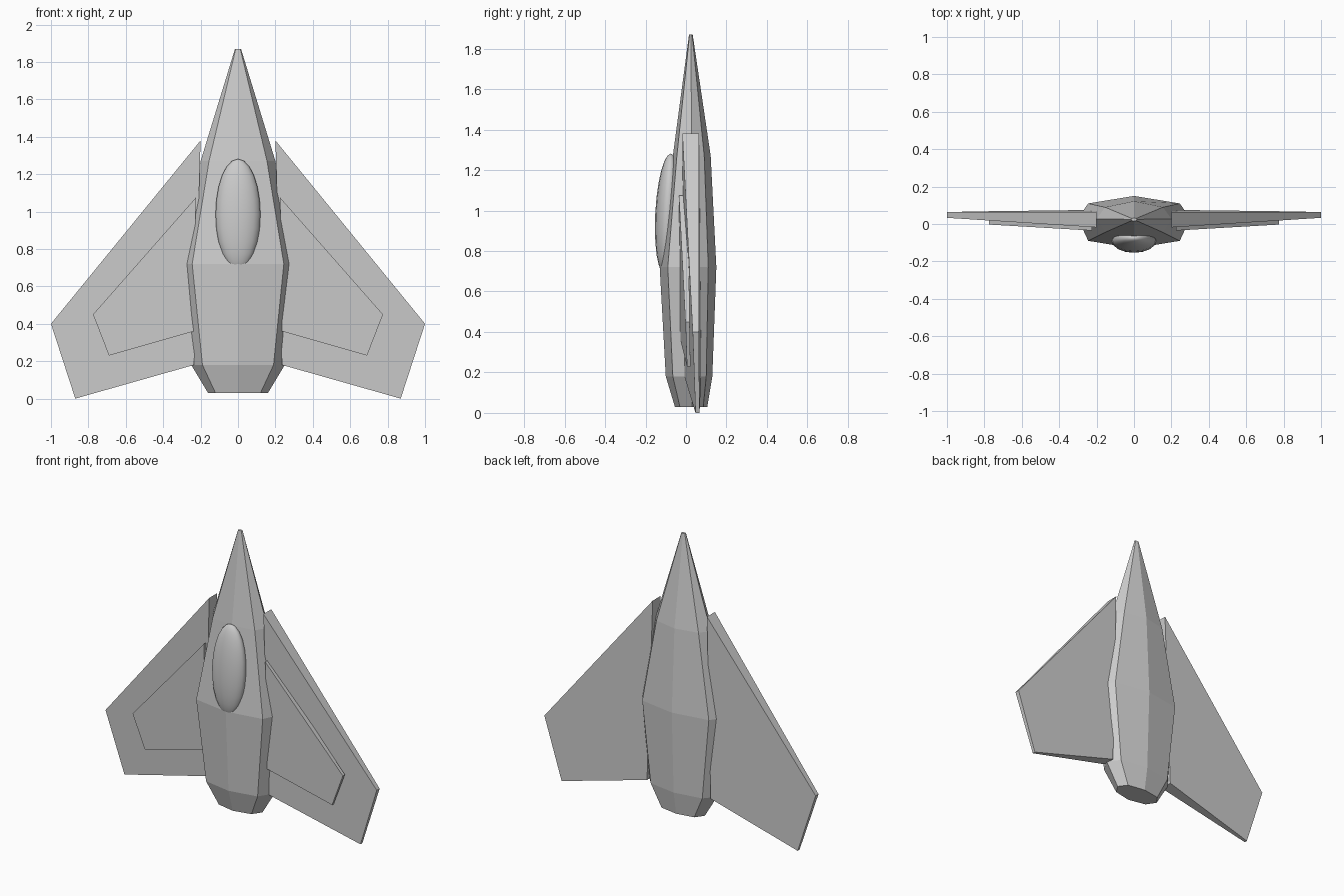
import bpy, bmesh, math

if "Cube" in bpy.data.objects:
    bpy.data.objects.remove(bpy.data.objects["Cube"])


def make_object(name, verts, faces):
    mesh = bpy.data.meshes.new(name)
    mesh.from_pydata(verts, [], faces)
    bm = bmesh.new()
    bm.from_mesh(mesh)
    bmesh.ops.recalc_face_normals(bm, faces=bm.faces)
    bm.to_mesh(mesh)
    bm.free()
    obj = bpy.data.objects.new(name, mesh)
    bpy.context.collection.objects.link(obj)
    return obj


# Fuselage: eight-sided sections lofted from tail to nose
# (z, side x, corner x, front y, front corner y, side y, back corner y, back y)
SECTIONS = [
    (0.03, 0.16, 0.12, -0.055, -0.03, 0.03, 0.085, 0.105),
    (0.18, 0.25, 0.19, -0.10, -0.065, 0.03, 0.10, 0.13),
    (0.72, 0.30, 0.245, -0.13, -0.09, 0.03, 0.11, 0.15),
    (1.27, 0.20, 0.155, -0.065, -0.045, 0.027, 0.09, 0.122),
    (1.87, 0.016, 0.012, 0.015, 0.018, 0.025, 0.03, 0.033),
]
verts, faces = [], []
for z, sx, cx, fy, fcy, sy, bcy, by in SECTIONS:
    verts += [(0, fy, z), (cx, fcy, z), (sx, sy, z), (cx, bcy, z),
              (0, by, z), (-cx, bcy, z), (-sx, sy, z), (-cx, fcy, z)]
for r in range(len(SECTIONS) - 1):
    for i in range(8):
        j = (i + 1) % 8
        faces.append((r * 8 + i, r * 8 + j, r * 8 + 8 + j, r * 8 + 8 + i))
faces += [tuple(range(8)), tuple(range(len(verts) - 8, len(verts)))]
make_object("fuselage", verts, faces)


# Wings: four-cornered tapered slabs, mirrored to the other side
def wing(name, corners):
    """corners: (x, z, front y, back y) around the outline."""
    n = len(corners)
    v = [(x, f, z) for x, z, f, b in corners] + [(x, b, z) for x, z, f, b in corners]
    f = [tuple(range(n)), tuple(range(n, 2 * n))]
    f += [(i, (i + 1) % n, n + (i + 1) % n, n + i) for i in range(n)]
    obj = make_object(name, v, f)
    mirror = obj.modifiers.new("mirror", 'MIRROR')
    mirror.use_axis[0] = True
    return obj


wing("main_wings", [(0.20, 1.38, -0.018, 0.065), (1.0, 0.40, 0.033, 0.063),
                    (0.87, 0.0, 0.047, 0.067), (0.235, 0.18, -0.008, 0.075)])
wing("wing_panels", [(0.225, 1.075, -0.035, 0.01), (0.775, 0.45, -0.003, 0.018),
                     (0.69, 0.23, 0.005, 0.022), (0.235, 0.36, -0.028, 0.01)])

# Canopy: stretched smooth ellipsoid leaning with the fuselage slope
bpy.ops.mesh.primitive_uv_sphere_add(segments=16, ring_count=12, radius=1,
                                     location=(0, -0.09, 0.985),
                                     rotation=(math.radians(-3), 0, 0))
canopy = bpy.context.object
canopy.name = "canopy"
canopy.scale = (0.12, 0.062, 0.297)
bpy.ops.object.shade_smooth()
